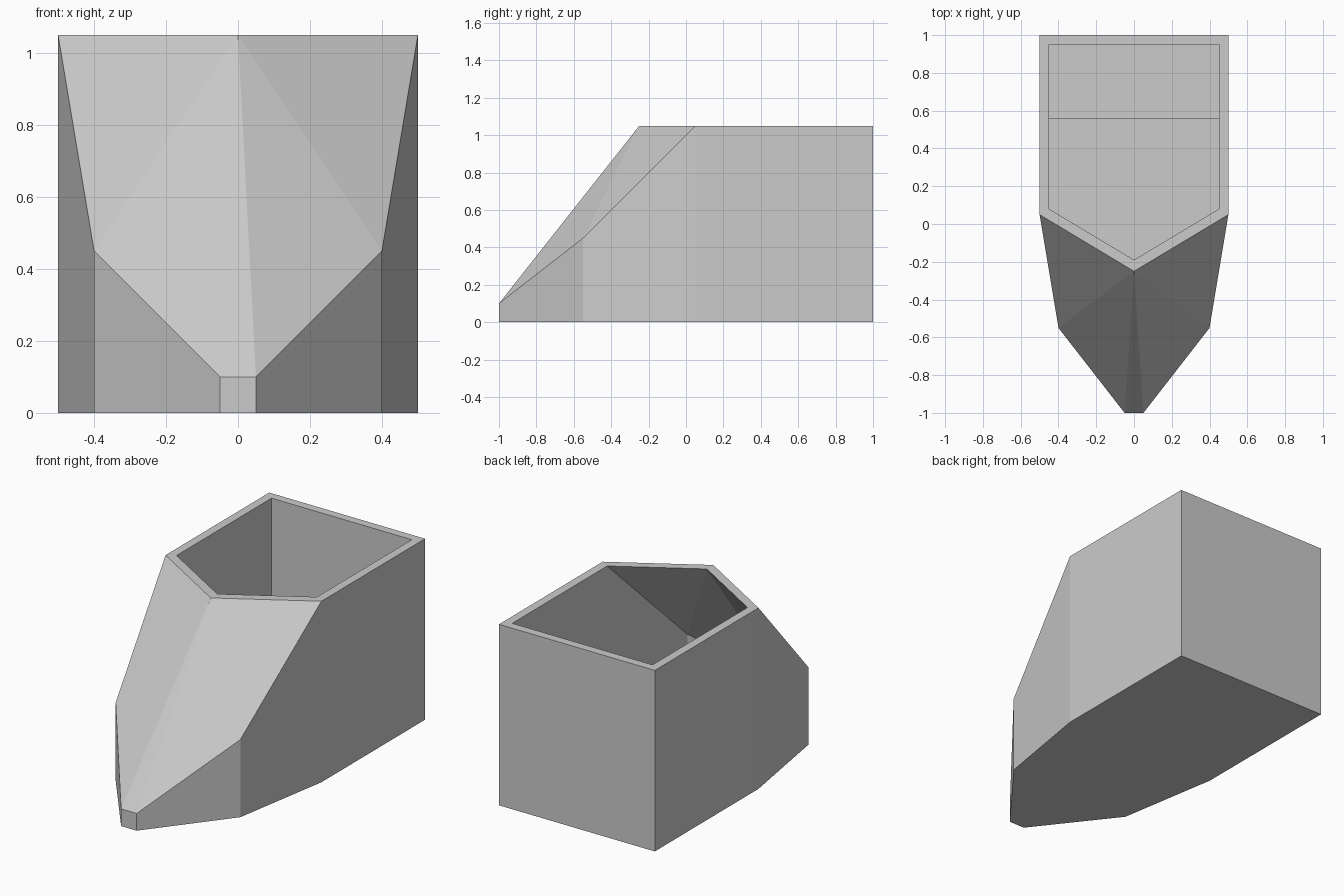
import bpy, bmesh

if "Cube" in bpy.data.objects:
    bpy.data.objects.remove(bpy.data.objects["Cube"])


def half_shell(bm, plan, heights, apex, floor):
    """Half of a shell: flat floor, vertical walls, sloped nose. Returns the open rim."""
    low = [bm.verts.new((x, y, floor)) for x, y in plan]
    top = [bm.verts.new((x, y, z)) for (x, y), z in zip(plan, heights)]
    tip = bm.verts.new(apex)
    bm.faces.new(low)
    for i in range(len(plan) - 1):
        bm.faces.new((low[i], low[i + 1], top[i + 1], top[i]))
    for i in range(3):
        bm.faces.new((top[i], top[i + 1], tip))
    return [tip] + top[3:]


def add_mesh(name, bm):
    bmesh.ops.recalc_face_normals(bm, faces=bm.faces)
    mesh = bpy.data.meshes.new(name)
    bm.to_mesh(mesh)
    bm.free()
    obj = bpy.data.objects.new(name, mesh)
    bpy.context.collection.objects.link(obj)
    return obj


# Hollow body: outer shell, inner shell and the flat rim joining them
bm = bmesh.new()
outer = half_shell(
    bm, [(0, -1), (.05, -1), (.4, -.55), (.5, .05), (.5, 1), (0, 1)],
    [.1, .1, .45, 1.05, 1.05, 1.05], (0, -.25, 1.05), 0)
inner = half_shell(
    bm, [(0, -.94), (.025, -.94), (.355, -.52), (.45, .08), (.45, .95), (0, .95)],
    [.1, .1, .45, 1.05, 1.05, 1.05], (0, -.19, 1.05), .05)
for i in range(3):
    bm.faces.new((outer[i], outer[i + 1], inner[i + 1], inner[i]))

# Mirror the half across x = 0
geom = bm.verts[:] + bm.edges[:] + bm.faces[:]
bmesh.ops.mirror(bm, geom=geom, axis='X', merge_dist=.0001)
bmesh.ops.remove_doubles(bm, verts=bm.verts, dist=.0001)
add_mesh("hollow_body", bm)

# Step across the back of the cavity
bm = bmesh.new()
bmesh.ops.create_cube(bm, size=1)
for v in bm.verts:
    v.co.x *= .9
    v.co.y = .7525 + v.co.y * .395
    v.co.z = .25 + v.co.z * .4
add_mesh("rear_seat", bm)
